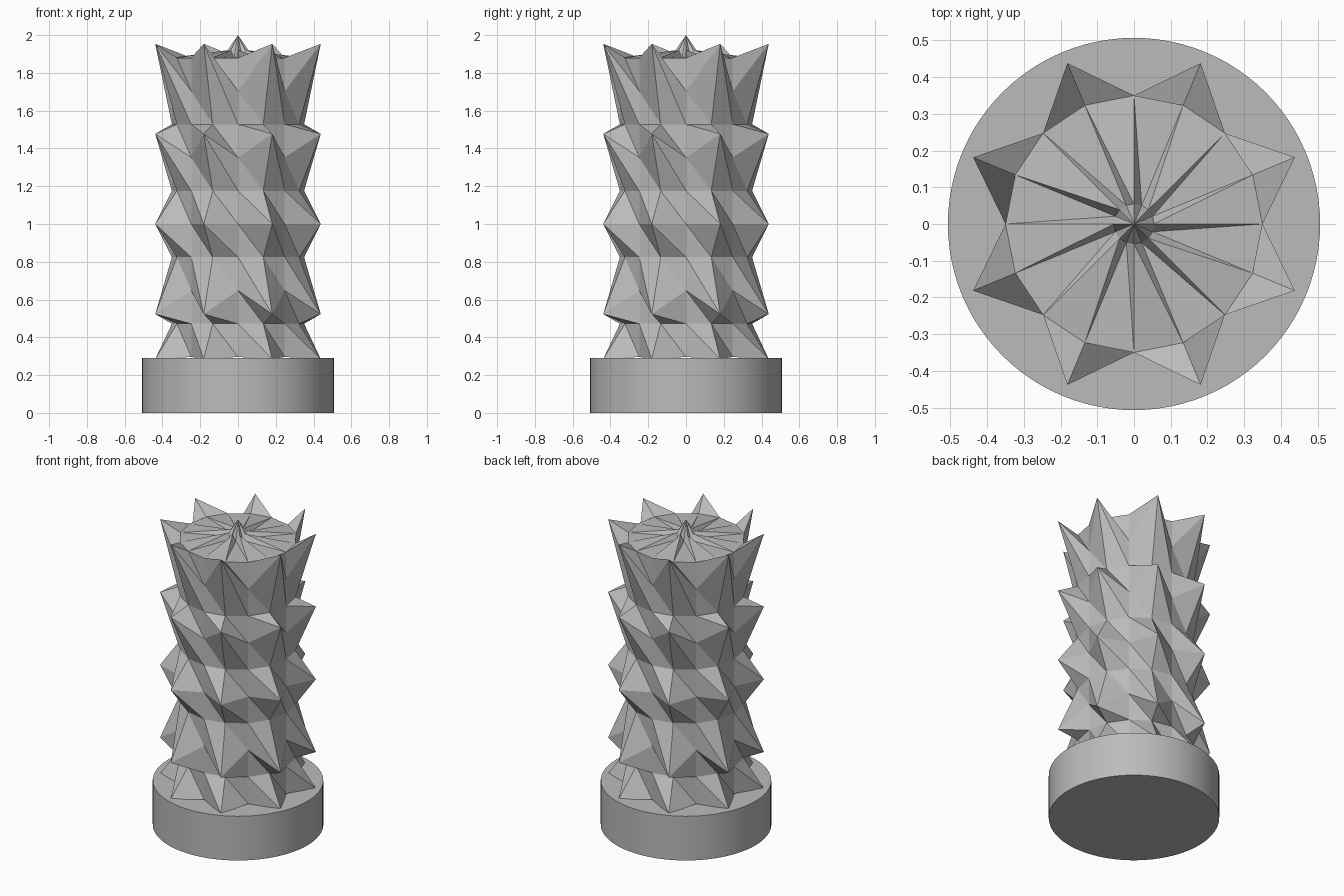
import bpy, bmesh
from math import cos, sin, pi

cube = bpy.data.objects.get("Cube")
if cube:
    bpy.data.objects.remove(cube)

SIDES = 16          # columns around the body
RADIUS = 0.35
MID = 1.0           # spikes are pushed away from this height on the axis
STEP = 0.176        # height between rings
PUSH = 1.355        # how far a spike tip is scaled outwards
BASE_TOP = 0.29

grey = bpy.data.materials.new("stone grey")
grey.use_nodes = True
colour = (0.5, 0.5, 0.5, 1)
grey.diffuse_color = colour
grey.node_tree.nodes["Principled BSDF"].inputs["Base Color"].default_value = colour


def add_object(name, bm):
    bmesh.ops.recalc_face_normals(bm, faces=bm.faces)
    mesh = bpy.data.meshes.new(name)
    bm.to_mesh(mesh)
    bm.free()
    mesh.materials.append(grey)
    obj = bpy.data.objects.new(name, mesh)
    bpy.context.collection.objects.link(obj)
    return obj


def ring(bm, place):
    """One ring of vertices; place(i) gives radius and height."""
    verts = []
    for i in range(SIDES):
        r, z = place(i)
        a = 2 * pi * i / SIDES
        verts.append(bm.verts.new((r * cos(a), r * sin(a), z)))
    return verts


def bridge(bm, upper, lower):
    """Triangulated band, every diagonal leaning the same way."""
    for i in range(SIDES):
        j = (i + 1) % SIDES
        bm.faces.new((upper[i], lower[i], lower[j]))
        bm.faces.new((upper[i], lower[j], upper[j]))


# Spiked column: plain rings alternate with rings whose odd vertices are pushed out
bm = bmesh.new()
rings = []
for k in range(5, -5, -1):
    height = k * STEP

    def place(i, k=k, height=height):
        if k % 2 == 0 and i % 2:
            return RADIUS * PUSH, max(MID + height * PUSH, BASE_TOP - 0.005)
        return RADIUS, max(MID + height, BASE_TOP - 0.005)

    rings.append(ring(bm, place))
for upper, lower in zip(rings, rings[1:]):
    bridge(bm, upper, lower)
bm.faces.new(rings[-1])

# Cap: shallow pleats rising to a small central point
collar = ring(bm, lambda i: (0.055, 1.885 if i % 2 else 1.92))
bridge(bm, collar, rings[0])
peak = bm.verts.new((0, 0, 2))
for i in range(SIDES):
    bm.faces.new((peak, collar[i], collar[(i + 1) % SIDES]))
add_object("spiked_column", bm)

# Round base
bm = bmesh.new()
bmesh.ops.create_cone(bm, cap_ends=True, segments=96, radius1=0.507,
                      radius2=0.507, depth=BASE_TOP)
bmesh.ops.translate(bm, verts=bm.verts, vec=(0, 0, BASE_TOP / 2))
base = add_object("round_base", bm)
bpy.ops.object.select_all(action='DESELECT')
base.select_set(True)
bpy.context.view_layer.objects.active = base
bpy.ops.object.shade_smooth_by_angle()
